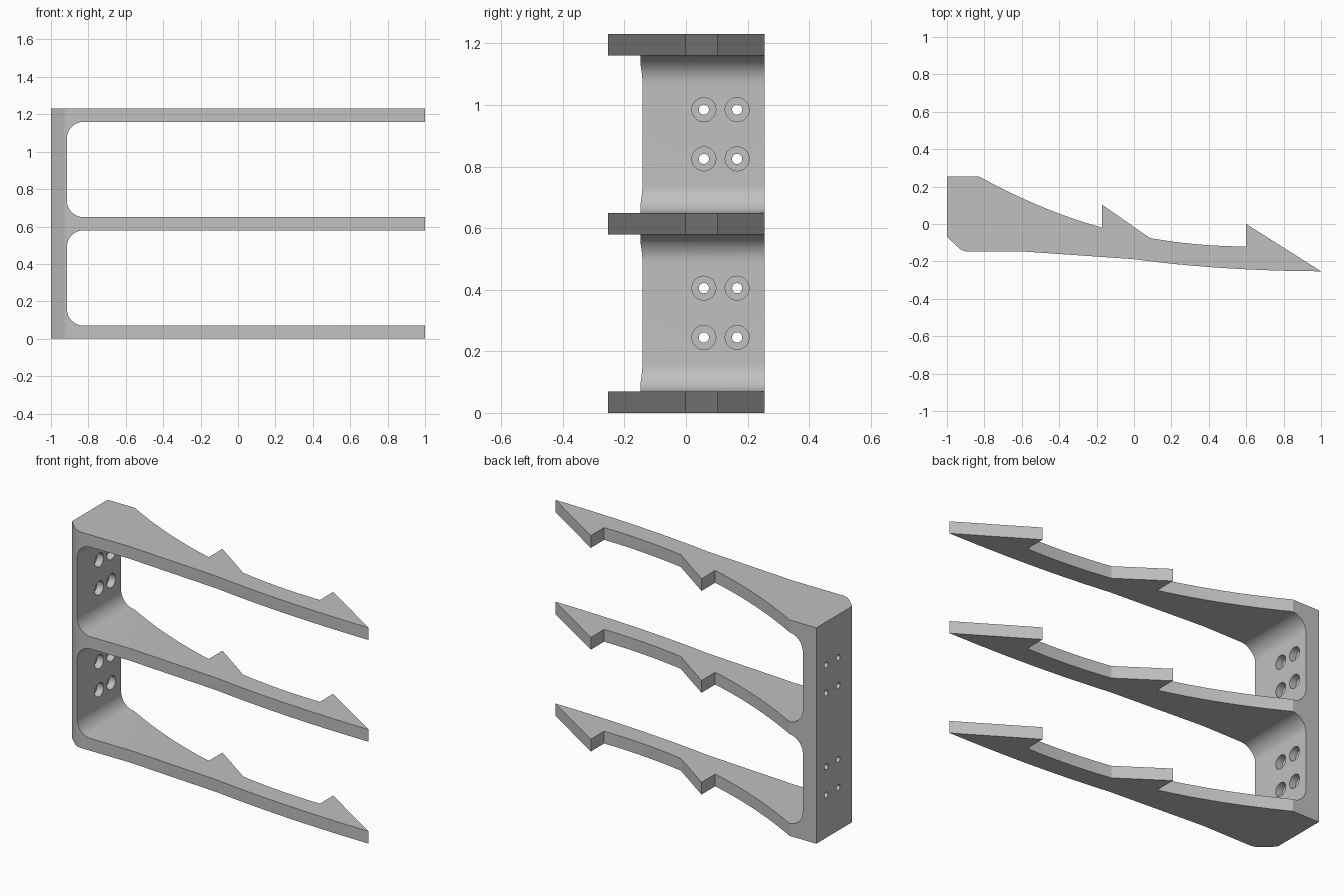
import bpy, bmesh, math
from mathutils import Matrix, Vector

cube = bpy.data.objects.get("Cube")
if cube:
    bpy.data.objects.remove(cube, do_unlink=True)

HEIGHT, ARM, WALL, RADIUS = 1.23, 0.07, -0.915, 0.09

grey = bpy.data.materials.new("plain grey")
grey.use_nodes = True
colour = (0.53, 0.53, 0.53, 1)
grey.diffuse_color = colour
grey.node_tree.nodes["Principled BSDF"].inputs["Base Color"].default_value = colour


def bezier(a, c, b, n=12):
    """Quadratic curve from a to b, both ends included."""
    a, c, b = Vector(a), Vector(c), Vector(b)
    return [a.lerp(c, i / n).lerp(c.lerp(b, i / n), i / n) for i in range(n + 1)]


def arc(cx, cy, r, start, end, n=12):
    return [(cx + r * math.cos(t), cy + r * math.sin(t))
            for t in (math.radians(start + (end - start) * i / n) for i in range(n + 1))]


def prism(name, points, depth, matrix=Matrix()):
    """Extrude a closed outline along its local z."""
    bm = bmesh.new()
    face = bm.faces.new([bm.verts.new((p[0], p[1], 0)) for p in points])
    top = bmesh.ops.extrude_face_region(bm, geom=[face])["geom"]
    verts = [v for v in top if isinstance(v, bmesh.types.BMVert)]
    bmesh.ops.translate(bm, verts=verts, vec=(0, 0, depth))
    bm.transform(matrix)
    bmesh.ops.recalc_face_normals(bm, faces=bm.faces)
    mesh = bpy.data.meshes.new(name)
    bm.to_mesh(mesh)
    bm.free()
    mesh.materials.append(grey)
    obj = bpy.data.objects.new(name, mesh)
    bpy.context.collection.objects.link(obj)
    return obj


def cut(body, cutter):
    cutter.hide_render = True
    mod = body.modifiers.new("cut", 'BOOLEAN')
    mod.operation, mod.solver, mod.object = 'DIFFERENCE', 'EXACT', cutter
    bpy.context.view_layer.objects.active = body
    bpy.ops.object.modifier_apply(modifier=mod.name)
    bpy.data.objects.remove(cutter, do_unlink=True)


# Barbed outline, seen from above
outline = [(-1, 0.255)]
outline += bezier((-0.83, 0.255), (-0.5, 0.0725), (-0.17, -0.02))
outline += [(-0.17, 0.103)]
outline += bezier((0.085, -0.075), (0.34, -0.12), (0.6, -0.12))
outline += [(0.6, 0)]
outline += bezier((1, -0.253), (0.45, -0.25), (0, -0.188))
outline += [(-0.58, -0.148)]
outline += bezier((-0.88, -0.148), (-0.916, -0.148), (-0.94, -0.125), 8)
outline += [(-1, -0.068)]
rack = prism("barbed_rack", outline, HEIGHT)

# Round-cornered openings leave three arms joined by a back wall
along_y = Matrix.Translation((0, 1, 0)) @ Matrix.Rotation(math.radians(90), 4, 'X')
pitch = (HEIGHT - ARM) / 2
for level in range(2):
    low, high = level * pitch + ARM, (level + 1) * pitch
    slot = [(1.2, low), (1.2, high)]
    slot += arc(WALL + RADIUS, high - RADIUS, RADIUS, 90, 180)
    slot += arc(WALL + RADIUS, low + RADIUS, RADIUS, 180, 270)
    cut(rack, prism("opening_cutter", slot, 2, along_y))

# Counterbored screw holes through the wall
for level in range(2):
    for z in (0.245, 0.405):
        for y in (0.058, 0.166):
            for radius, start in ((0.039, WALL - 0.04), (0.0165, -1.1)):
                turn = Matrix.Rotation(math.radians(90), 4, 'Y')
                place = Matrix.Translation((start, y, z + level * pitch)) @ turn
                circle = arc(0, 0, radius, 0, 360, 32)[:-1]
                cut(rack, prism("hole_cutter", circle, -0.87 - start, place))

# Smooth the curves and keep the corners crisp
bpy.ops.object.select_all(action='DESELECT')
rack.select_set(True)
bpy.context.view_layer.objects.active = rack
bpy.ops.object.shade_smooth_by_angle(angle=math.radians(20))
